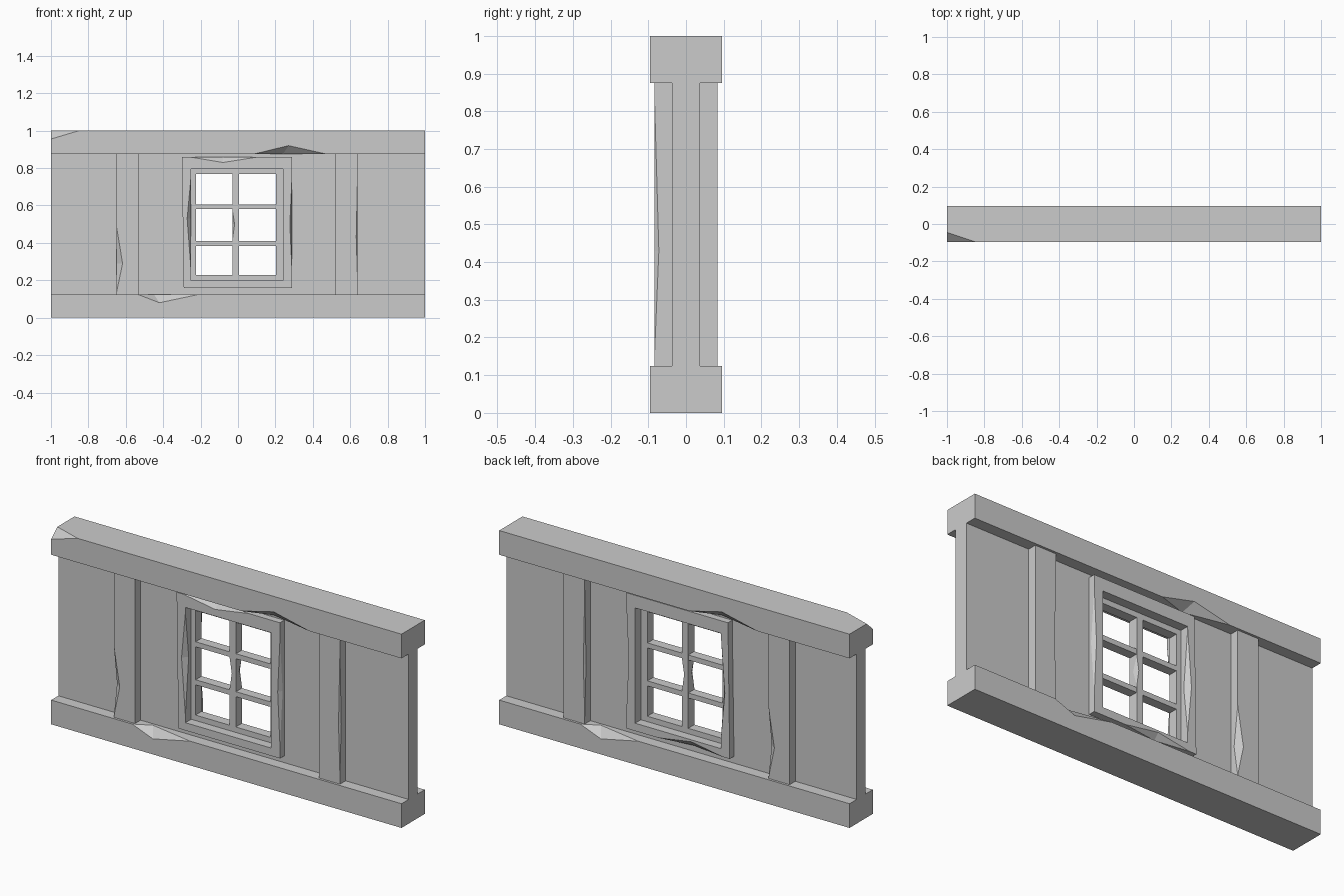
import bpy, bmesh
from mathutils import Vector as V

if "Cube" in bpy.data.objects:
    bpy.data.objects.remove(bpy.data.objects["Cube"])


def finish(name, bm):
    bmesh.ops.recalc_face_normals(bm, faces=bm.faces[:])
    me = bpy.data.meshes.new(name)
    bm.to_mesh(me)
    bm.free()
    ob = bpy.data.objects.new(name, me)
    bpy.context.collection.objects.link(ob)
    return ob


def box(name, x0, x1, y0, y1, z0, z1):
    bm = bmesh.new()
    bmesh.ops.create_cube(bm, size=1)
    for v in bm.verts:
        v.co = V((x1 if v.co.x > 0 else x0, y1 if v.co.y > 0 else y0, z1 if v.co.z > 0 else z0))
    return finish(name, bm)


def ring(name, outer, inner, y0, y1):
    # four-sided frame between two outlines in the x-z plane
    bm = bmesh.new()
    o0, o1, i0, i1 = [[bm.verts.new((x, y, z)) for x, z in pts]
                      for pts in (outer, inner) for y in (y0, y1)]
    for k in range(4):
        n = (k + 1) % 4
        for a, b in ((o0, i0), (i0, i1), (i1, o1), (o1, o0)):
            bm.faces.new((a[k], a[n], b[n], b[k]))
    return finish(name, bm)


def rect(x0, x1, z0, z1):
    return [(x0, z0), (x1, z0), (x1, z1), (x0, z1)]


def cut(ob, pts):
    bm = bmesh.new()
    for p in pts:
        bm.verts.new(p)
    bmesh.ops.convex_hull(bm, input=bm.verts[:])
    c = finish(ob.name + "_chip_cutter", bm)
    c.hide_render = True
    c.hide_viewport = True
    m = ob.modifiers.new("chip", 'BOOLEAN')
    m.operation = 'DIFFERENCE'
    m.solver = 'EXACT'
    m.object = c


def chip(ob, a, b, p, q, turn=lambda v: v):
    # nick along edge a-b, reaching p and q on the two adjoining faces
    a, b, p, q = (turn(V(v)) for v in (a, b, p, q))
    d = p - q
    mid = (a + b) / 2
    t = (((p + q) / 2 - a).dot((b - a).normalized()))
    out = (a + (b - a).normalized() * t - (p + q) / 2).normalized()
    cut(ob, [a + out * .001, b + out * .001, p + d * .2, q - d * .2, mid + out * .06])


def half_turn(cx):
    return lambda v: V((2 * cx - v.x, -v.y, v.z))


def same(v):
    return v


# Top and bottom beams, nicked front and back
Y = .095
top = box("top_beam", -1, 1, -Y, Y, .875, 1)
bottom = box("bottom_beam", -1, 1, -Y, Y, 0, .125)
for t in (same, half_turn(0)):
    chip(top, (.08, -Y, .875), (.48, -Y, .875), (.27, -Y, .92), (.24, -.045, .875), t)
    chip(bottom, (-.54, -Y, .125), (-.2, -Y, .125), (-.42, -Y, .08), (-.45, -.05, .125), t)
# Broken corner of the top beam
tri = [V((-.85, -Y, 1)), V((-1, -.045, 1)), V((-1, -Y, .955))]
c = sum(tri, V()) / 3
cut(top, [c + (p - c) * 1.5 for p in tri] + [V((-1.1, -.16, 1.06))])

# Wall panel with window opening
ring("wall_panel", rect(-1, 1, .125, .875), rect(-.25, .24, .2, .795), -.037, .037)

# Posts
P = .083
left = box("left_post", -.65, -.53, -P, P, .125, .875)
right = box("right_post", .52, .64, -P, P, .125, .875)
for t in (same, half_turn(-.59)):
    chip(left, (-.65, -P, .125), (-.65, -P, .5), (-.617, -P, .29), (-.65, -.058, .29), t)
for t in (same, half_turn(.58)):
    chip(right, (.64, -P, .125), (.64, -P, .875), (.632, -P, .43), (.64, -.072, .43), t)

# Window casings, the back one turned upside down
F = .072


def flip(v):
    return V((v.x, -v.y, 1.02 - v.z))


outer = [(-.29, .16), (.29, .16), (.29, .86), (-.3, .86)]
inner = rect(-.25, .24, .2, .795)
for name, t in (("front_casing", same), ("back_casing", flip)):
    o = [(t(V((x, 0, z))).x, t(V((x, 0, z))).z) for x, z in outer]
    if t is flip:
        o = [o[3], o[2], o[1], o[0]]
    ys = (-F, -.03) if t is same else (.03, F)
    case = ring(name, o, inner, *ys)
    chip(case, (-.27, -F, .86), (.12, -F, .86), (-.08, -F, .83), (-.08, -.045, .86), t)
    chip(case, (-.25, -F, .22), (-.25, -F, .78), (-.272, -F, .53), (-.25, -.045, .53), t)
    chip(case, (.29, -F, .2), (.29, -F, .8), (.277, -F, .5), (.29, -.05, .5), t)

# Sash and glazing bars
S = .025
ring("window_sash", rect(-.25, .24, .2, .795), rect(-.225, .203, .228, .767), -S, S)
bar = box("upright_bar", -.03, .005, -S, S, .22, .775)
chip(bar, (-.03, -S, .41), (-.03, -S, .58), (-.018, -S, .5), (-.03, .0, .5))
chip(bar, (.005, S, .41), (.005, S, .58), (-.007, S, .5), (.005, .0, .5))
for i, z in enumerate((.397, .593)):
    box(f"cross_bar_{i + 1}", -.235, .215, -S + .001, S - .001, z - .013, z + .013)
